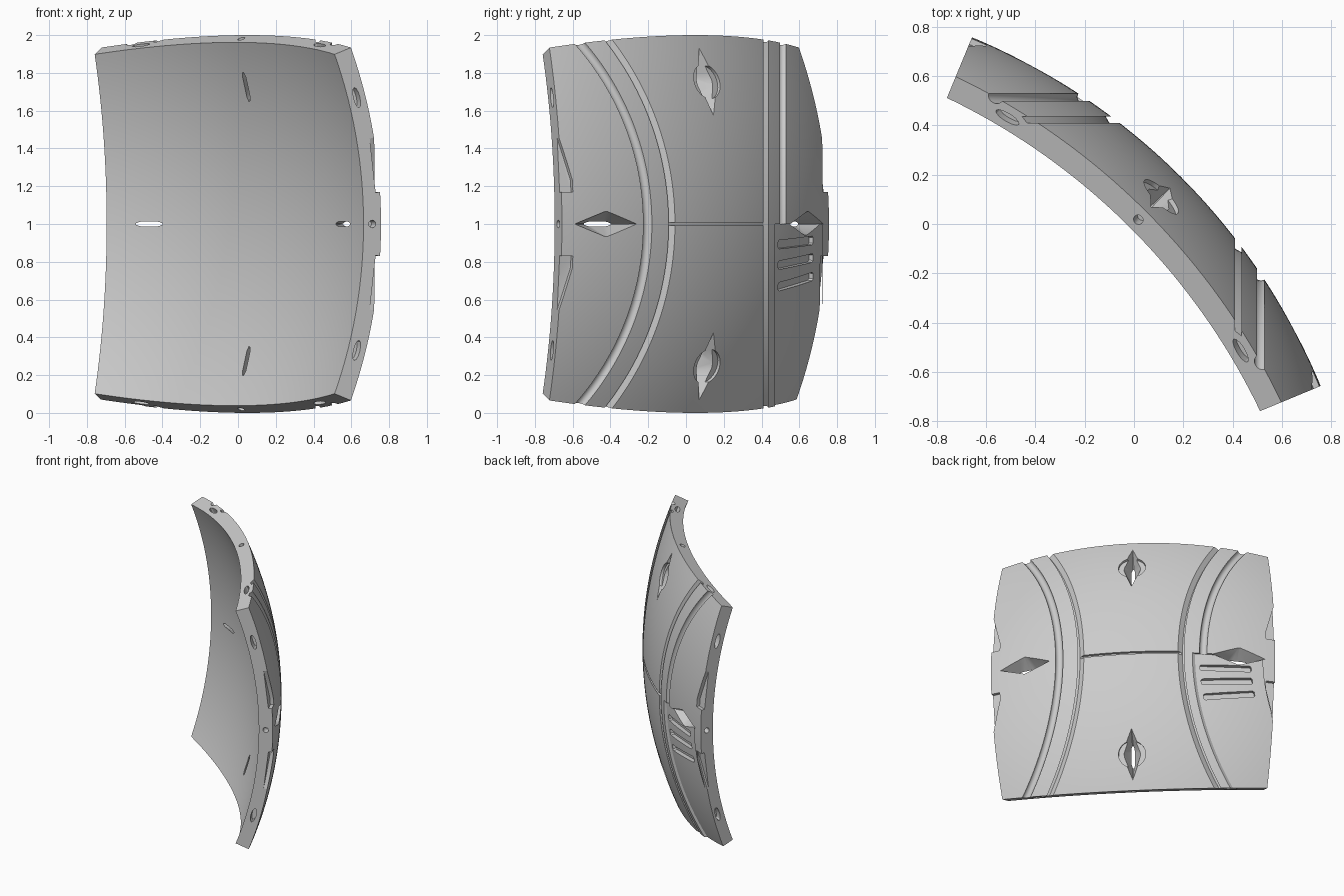
import bpy, bmesh, math
from mathutils import Vector, Matrix

if "Cube" in bpy.data.objects:
    bpy.data.objects.remove(bpy.data.objects["Cube"], do_unlink=True)

# Sphere segment: centre, radii, half angle and local axes
C = Vector((-1.657, -1.657, 1.0))
R, R_IN, A = 2.613, 2.513, math.radians(22.5)
X, Y, Z = Vector((1, 0, 0)), Vector((0, 1, 0)), Vector((0, 0, 1))
U, O = (X - Y).normalized(), (X + Y).normalized()
cutters = []


def ray(a, b):
    return (O + U * math.tan(a) + Z * math.tan(b)).normalized()


def add_object(name, bm):
    bmesh.ops.recalc_face_normals(bm, faces=bm.faces[:])
    mesh = bpy.data.meshes.new(name)
    bm.to_mesh(mesh)
    bm.free()
    ob = bpy.data.objects.new(name, mesh)
    bpy.context.collection.objects.link(ob)
    return ob


def hull_cutter(name, points):
    bm = bmesh.new()
    for p in points:
        bm.verts.new(C + p)
    bmesh.ops.convex_hull(bm, input=bm.verts[:])
    cutters.append(add_object(name, bm))


def oval_cutter(name, centre, ax, ay, normal, rx, ry, low, high, sides):
    pts = []
    for i in range(sides):
        t = math.tau * i / sides
        p = centre + ax * rx * math.cos(t) + ay * ry * math.sin(t)
        pts += [p + normal * low, p + normal * high]
    hull_cutter(name, pts)


def ring_cutter(name, axis, ref, profile, start, end, steps=72):
    """Sweep a (distance along axis, radius) profile around the axis."""
    side = axis.cross(ref)
    bm = bmesh.new()
    loops = []
    for i in range(steps + 1):
        t = math.radians(start + (end - start) * i / steps)
        spoke = ref * math.cos(t) + side * math.sin(t)
        loops.append([bm.verts.new(C + axis * d + spoke * r) for d, r in profile])
    n = len(profile)
    for p, q in zip(loops, loops[1:]):
        for j in range(n):
            k = (j + 1) % n
            bm.faces.new((p[j], p[k], q[k], q[j]))
    bm.faces.new(loops[0])
    bm.faces.new(loops[-1])
    cutters.append(add_object(name, bm))


# Curved shell
bm = bmesh.new()
bmesh.ops.create_grid(bm, x_segments=56, y_segments=56, size=A)
for v in bm.verts:
    v.co = ray(v.co.x, v.co.y) * R
ext = bmesh.ops.extrude_face_region(bm, geom=bm.faces[:], use_keep_orig=True)
for g in ext["geom"]:
    if isinstance(g, bmesh.types.BMVert):
        g.co *= R_IN / R
bmesh.ops.translate(bm, verts=bm.verts[:], vec=C)
panel = add_object("curved_panel", bm)

# Stepped grooves and soft grooves beside them
step = [(2.067, 1.557), (2.092, 1.543), (2.092, 1.75), (2.067, 1.75)]
soft = [(2.172 + 0.027 * math.cos(math.tau * i / 20),
         1.455 + 0.027 * math.sin(math.tau * i / 20)) for i in range(20)]
ring_cutter("step_groove_left", X, Y, step, -50, 50)
ring_cutter("step_groove_back", Y, X, step, -50, 50)
ring_cutter("soft_groove_left", X, Y, soft, -55, 55)
ring_cutter("soft_groove_back", Y, X, soft, -55, 0)

# Sunken lower field on the back end
ds = [2.127 + 0.25 * i / 12 for i in range(13)]
field = [(d, math.sqrt(2.599 ** 2 - d * d)) for d in ds]
field += [(d, math.sqrt(2.7 ** 2 - d * d)) for d in reversed(ds)]
ring_cutter("sunken_field", Y, X, field, 0, 70)

# Seam across the middle
ring_cutter("middle_seam", Z, O,
            [(-0.009, 2.593), (0.009, 2.593), (0.009, 2.7), (-0.009, 2.7)], -8, 8, 24)

# Three vent slots in the sunken field
for z0, z1 in ((-0.11, -0.087), (-0.22, -0.18), (-0.335, -0.278)):
    ends = []
    for y, z in ((0.5 - C.y, z0), (0.685 - C.y, z1)):
        ends.append(Vector((math.sqrt(R * R - y * y - z * z), y, z)))
    mid = (ends[0] + ends[1]) / 2
    out = mid.normalized()
    along = (ends[1] - ends[0]).normalized()
    across = out.cross(along)
    half = (ends[1] - ends[0]).length / 2
    pts = []
    for s in (-1, 1):
        for t in (-1, 1):
            for h in (-0.04, 0.06):
                # clipped corners
                pts.append(mid + along * s * half + across * t * 0.014 + out * h)
                pts.append(mid + along * s * (half - 0.01) + across * t * 0.023 + out * h)
    hull_cutter("vent_slot", pts)

# Features repeated on all four sides
for k in range(4):
    turn = Matrix.Rotation(k * math.pi / 2, 3, O)
    # Diamond pocket narrowing to a slit through the shell
    c = math.asin(0.755 / R)
    out = turn @ ray(c, 0)
    along = turn @ (U * math.cos(c) - O * math.sin(c))
    across = out.cross(along)
    top = out * (R + 0.008)
    pts = [top + out * 0.05]
    for s in (-1, 1):
        pts += [top + along * s * 0.2, top + across * s * 0.072]
        for t in (-1, 1):
            pts.append(out * (R - 0.115) + along * s * 0.065 + across * t * 0.004)
    hull_cutter("diamond_pocket", pts)
    if k % 2:
        oval_cutter("round_recess", out * R, along, across, out, 0.095, 0.095, -0.02, 0.06, 40)

    # Pin holes in the rim
    d = turn @ ray(A, 0)
    n = turn @ (U * math.cos(A) - O * math.sin(A))
    tan = n.cross(d)
    mid_r = (R + R_IN) / 2
    oval_cutter("rim_hole", d * mid_r, d, tan, n, 0.02, 0.02, -0.06, 0.03, 16)
    for s in (-1, 1):
        f = s * 0.264
        radial = d * math.cos(f) + tan * math.sin(f)
        long = tan * math.cos(f) - d * math.sin(f)
        oval_cutter("rim_slot", radial * mid_r, long, radial, n, 0.055, 0.018, -0.05, 0.03, 12)

# Wedge notches on both ends
for e in (-1, 1):
    for s in (-1, 1):
        corners = [(A + 0.01, 0.07), (A + 0.01, 0.175), (A, 0.19),
                   (A - 0.025, 0.07), (A - 0.025, 0.095)]
        hull_cutter("wedge_notch", [ray(e * a, s * b) * r
                                    for a, b in corners for r in (R - 0.025, R + 0.03)])

# Cut everything out of the shell
bpy.ops.object.select_all(action="DESELECT")
bpy.context.view_layer.objects.active = panel
panel.select_set(True)
for cutter in cutters:
    cutter.hide_render = True
    mod = panel.modifiers.new("cut", "BOOLEAN")
    mod.operation = "DIFFERENCE"
    mod.solver = "EXACT"
    mod.object = cutter
    bpy.ops.object.modifier_apply(modifier=mod.name)
    bpy.data.objects.remove(cutter, do_unlink=True)

# One grey material
grey = bpy.data.materials.new("light_grey")
grey.use_nodes = True
grey.diffuse_color = (0.6, 0.6, 0.6, 1)
grey.node_tree.nodes["Principled BSDF"].inputs["Base Color"].default_value = (0.6, 0.6, 0.6, 1)
panel.data.materials.clear()
panel.data.materials.append(grey)
bpy.ops.object.shade_smooth_by_angle(angle=math.radians(30))
